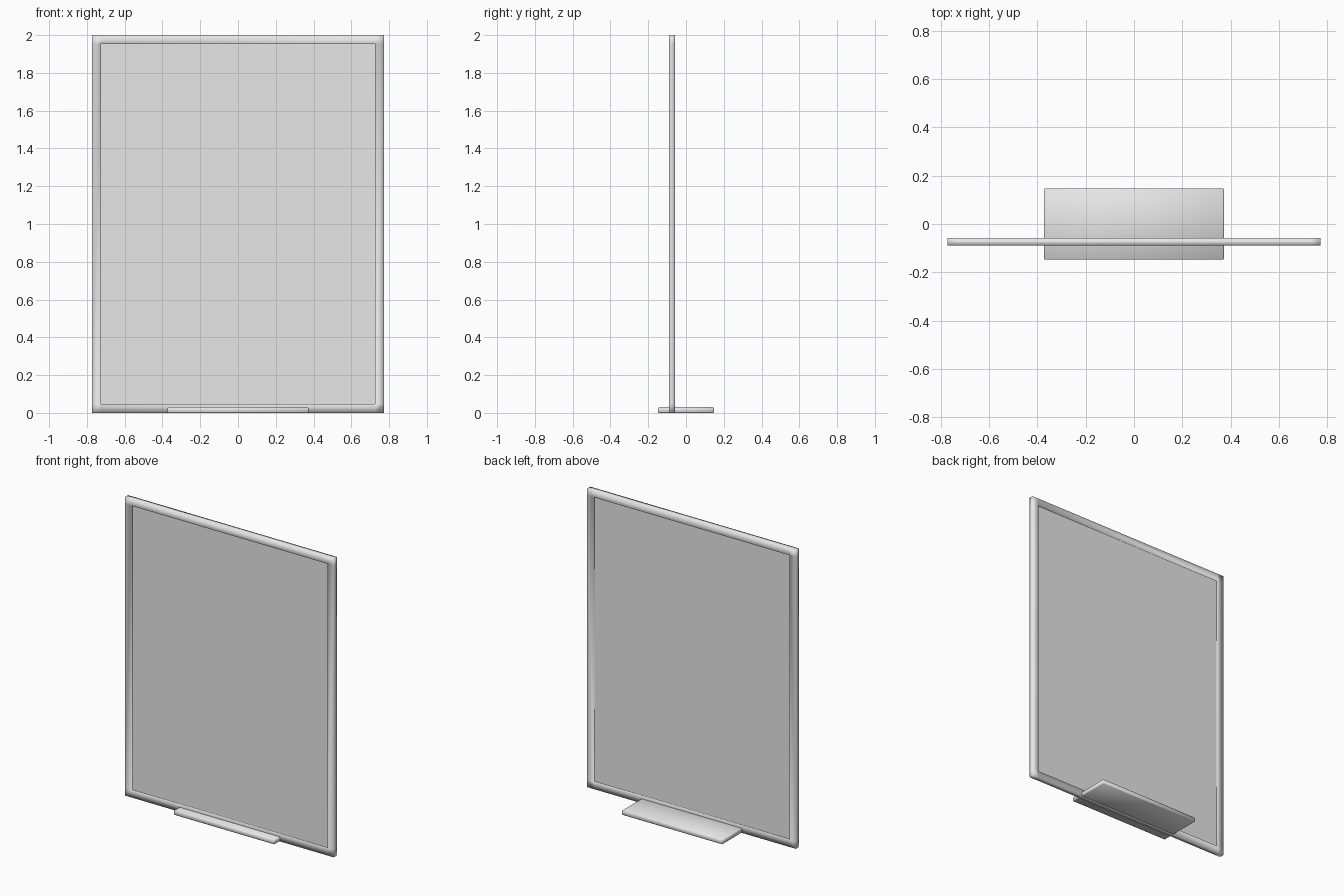
import bpy, bmesh
from mathutils import Vector

cube = bpy.data.objects.get("Cube")
if cube:
    bpy.data.objects.remove(cube, do_unlink=True)

# Single plain grey
grey = bpy.data.materials.new("light grey")
grey.use_nodes = True
colour = (0.8, 0.8, 0.8, 1)
grey.diffuse_color = colour
grey.node_tree.nodes["Principled BSDF"].inputs["Base Color"].default_value = colour

HALF_W, HEIGHT, RAIL = 0.773, 2.0, 0.047
FRONT, BACK = -0.09, -0.059


def finish(name, bm, smooth):
    bmesh.ops.recalc_face_normals(bm, faces=bm.faces)
    for face in bm.faces:
        face.smooth = smooth
    mesh = bpy.data.meshes.new(name)
    bm.to_mesh(mesh)
    bm.free()
    mesh.materials.append(grey)
    obj = bpy.data.objects.new(name, mesh)
    bpy.context.collection.objects.link(obj)
    return obj


def box(low, high):
    bm = bmesh.new()
    bmesh.ops.create_cube(bm, size=1)
    low, high = Vector(low), Vector(high)
    for v in bm.verts:
        v.co = (low + high) / 2 + v.co * (high - low)
    return bm


# Frame: a three by three grid with the middle left open, then thickened
bm = bmesh.new()
xs = (-HALF_W, RAIL - HALF_W, HALF_W - RAIL, HALF_W)
zs = (0, RAIL, HEIGHT - RAIL, HEIGHT)
grid = [[bm.verts.new((x, FRONT, z)) for z in zs] for x in xs]
for i in range(3):
    for j in range(3):
        if (i, j) != (1, 1):
            bm.faces.new((grid[i][j], grid[i + 1][j],
                          grid[i + 1][j + 1], grid[i][j + 1]))
ring = bmesh.ops.extrude_face_region(bm, geom=bm.faces[:], use_keep_orig=True)
for item in ring["geom"]:
    if isinstance(item, bmesh.types.BMVert):
        item.co.y = BACK
finish("frame", bm, True)

# Panel, recessed on both sides
inner = HALF_W - RAIL
finish("panel", box((-inner, FRONT + 0.01, RAIL),
                    (inner, BACK - 0.01, HEIGHT - RAIL)), False)

# Foot plate with softened edges
bm = box((-0.373, -0.148, 0), (0.373, 0.148, 0.03))
bmesh.ops.bevel(bm, geom=bm.edges[:], offset=0.004, segments=1, affect='EDGES')
finish("foot_plate", bm, True)
